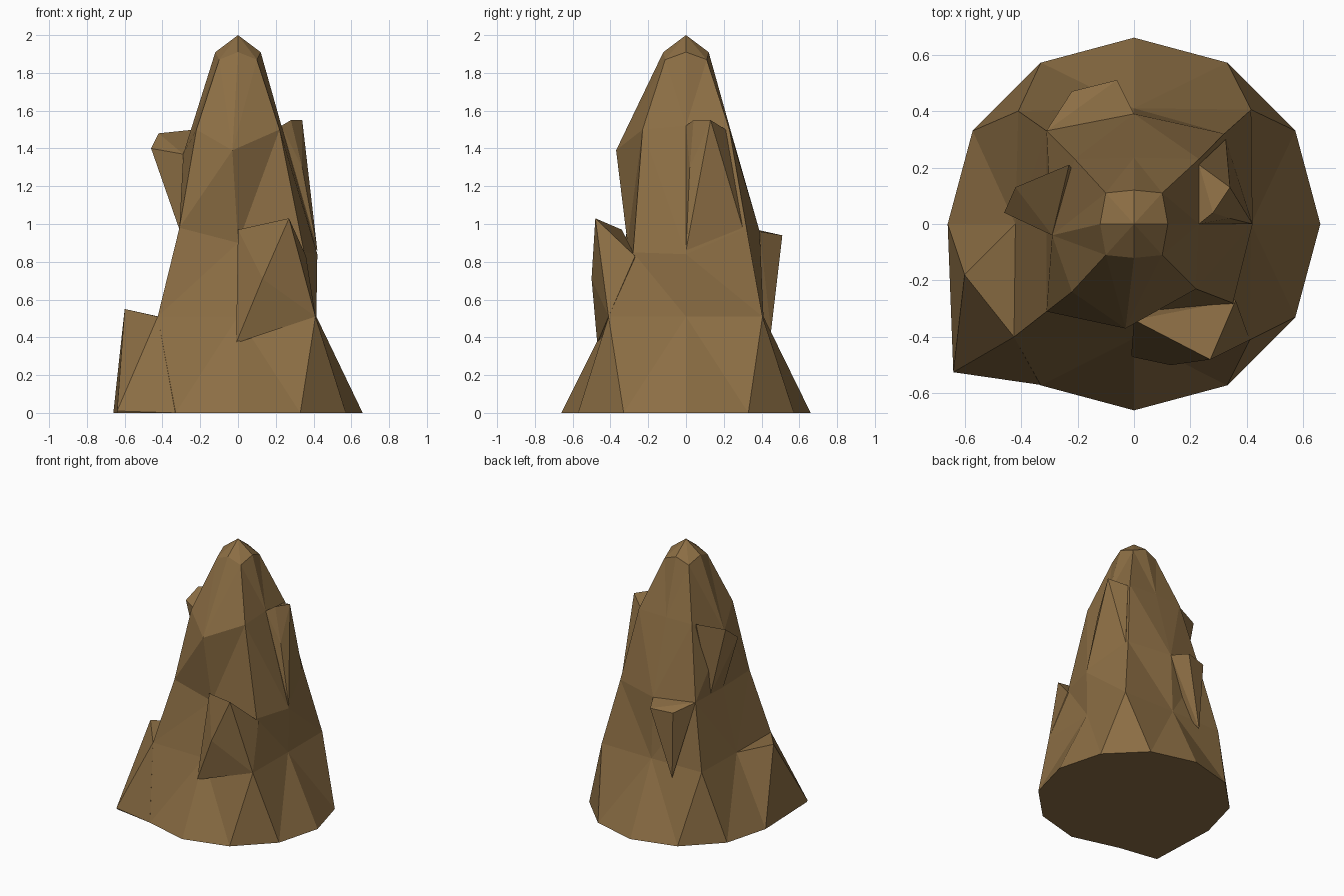
import bpy, bmesh, math

if "Cube" in bpy.data.objects:
    bpy.data.objects.remove(bpy.data.objects["Cube"])

# one earthy brown for the whole rock
brown = bpy.data.materials.new("brown_rock")
brown.diffuse_color = (0.262, 0.156, 0.058, 1)
brown.use_nodes = True
brown.node_tree.nodes["Principled BSDF"].inputs["Base Color"].default_value = brown.diffuse_color


def finish(name, bm):
    bmesh.ops.recalc_face_normals(bm, faces=bm.faces)
    me = bpy.data.meshes.new(name)
    bm.to_mesh(me)
    bm.free()
    me.materials.append(brown)
    ob = bpy.data.objects.new(name, me)
    bpy.context.collection.objects.link(ob)
    return ob


def chunk(name, pts):
    """Faceted boulder: convex hull of a few corner points."""
    bm = bmesh.new()
    for p in pts:
        bm.verts.new(p)
    res = bmesh.ops.convex_hull(bm, input=bm.verts)
    loose = [v for v in bm.verts if not v.link_faces]
    bmesh.ops.delete(bm, geom=loose, context='VERTS')
    bmesh.ops.dissolve_limit(bm, angle_limit=0.02, verts=bm.verts, edges=bm.edges)
    return finish(name, bm)


# spire: 12-sided foot, then rings of 8 points (E, NE, N, NW, W, SW, S, SE)
rings = [
    [(.415, 0, .51), (.415, .405, .51), (0, .41, .51), (-.41, .4, .51),
     (-.42, 0, .51), (-.425, -.4, .51), (0, -.405, .51), (.41, -.41, .51)],
    [(.42, 0, .84), (.32, .32, .98), (0, .39, .96), (-.31, .33, .98),
     (-.31, 0, .97), (-.31, -.31, .98), (0, -.31, .9), (.35, -.28, .85)],
    [(.23, 0, 1.52), (.23, .23, 1.5), (0, .235, 1.5), (-.21, .23, 1.5),
     (-.29, -.04, 1.37), (-.22, -.24, 1.5), (-.03, -.37, 1.39), (.22, -.23, 1.5)],
    [(.12, 0, 1.91), (.1, .11, 1.87), (0, .12, 1.91), (-.1, .11, 1.87),
     (-.12, 0, 1.91), (-.1, -.11, 1.87), (0, -.12, 1.91), (.1, -.11, 1.87)],
]
bm = bmesh.new()
foot = [bm.verts.new((.66 * math.cos(math.tau * i / 12), .66 * math.sin(math.tau * i / 12), 0))
        for i in range(12)]
loops = [[bm.verts.new(p) for p in r] for r in rings]
bm.faces.new(foot[::-1])
# foot band: two foot corners share each square corner above
match = [0, 1, 1, 2, 3, 3, 4, 5, 5, 6, 7, 7]
for i in range(12):
    j = (i + 1) % 12
    a, b = loops[0][match[i]], loops[0][match[j]]
    bm.faces.new([foot[i], foot[j], b] if a is b else [foot[i], foot[j], b, a])
for lo, hi in zip(loops, loops[1:]):
    for i in range(8):
        j = (i + 1) % 8
        bm.faces.new([lo[i], lo[j], hi[j], hi[i]])
tip = bm.verts.new((0, 0, 2))
for i in range(8):
    bm.faces.new([loops[-1][i], loops[-1][(i + 1) % 8], tip])
bmesh.ops.triangulate(bm, faces=[f for f in bm.faces if len(f.verts) == 4])
finish("rock_spire", bm)

# jutting ledges
chunk("front_ledge", [(0, -.34, .97), (.13, -.5, .71), (.27, -.48, 1.03), (.36, -.27, .83),
                      (-.01, -.47, .37), (.41, -.41, .51), (.1, -.2, .6)])
chunk("left_foot_boulder", [(-.6, -.18, .55), (-.57, -.29, .4), (-.64, -.525, .01),
                            (-.64, -.52, 0), (-.54, -.525, 0), (-.66, 0, 0), (-.42, 0, .51),
                            (-.425, -.4, .51), (-.33, -.57, 0)])
chunk("left_outcrop", [(-.46, .04, 1.4), (-.42, .13, 1.48), (-.23, .21, 1.5),
                       (-.29, -.04, 1.37), (-.31, 0, .97), (-.31, .15, .98), (-.15, .1, 1.2)])
chunk("back_ledge", [(-.06, .51, .94), (-.22, .47, .93), (-.31, .33, .98), (0, .39, .96),
                     (-.2, .45, .43), (-.1, .25, .7)])
chunk("right_outcrop", [(.34, .13, 1.55), (.28, .04, 1.55), (.23, 0, 1.52), (.23, .21, 1.5),
                        (.34, .02, 1.3), (.42, 0, .86), (.325, .3, .98), (.1, .1, 1.2)])
